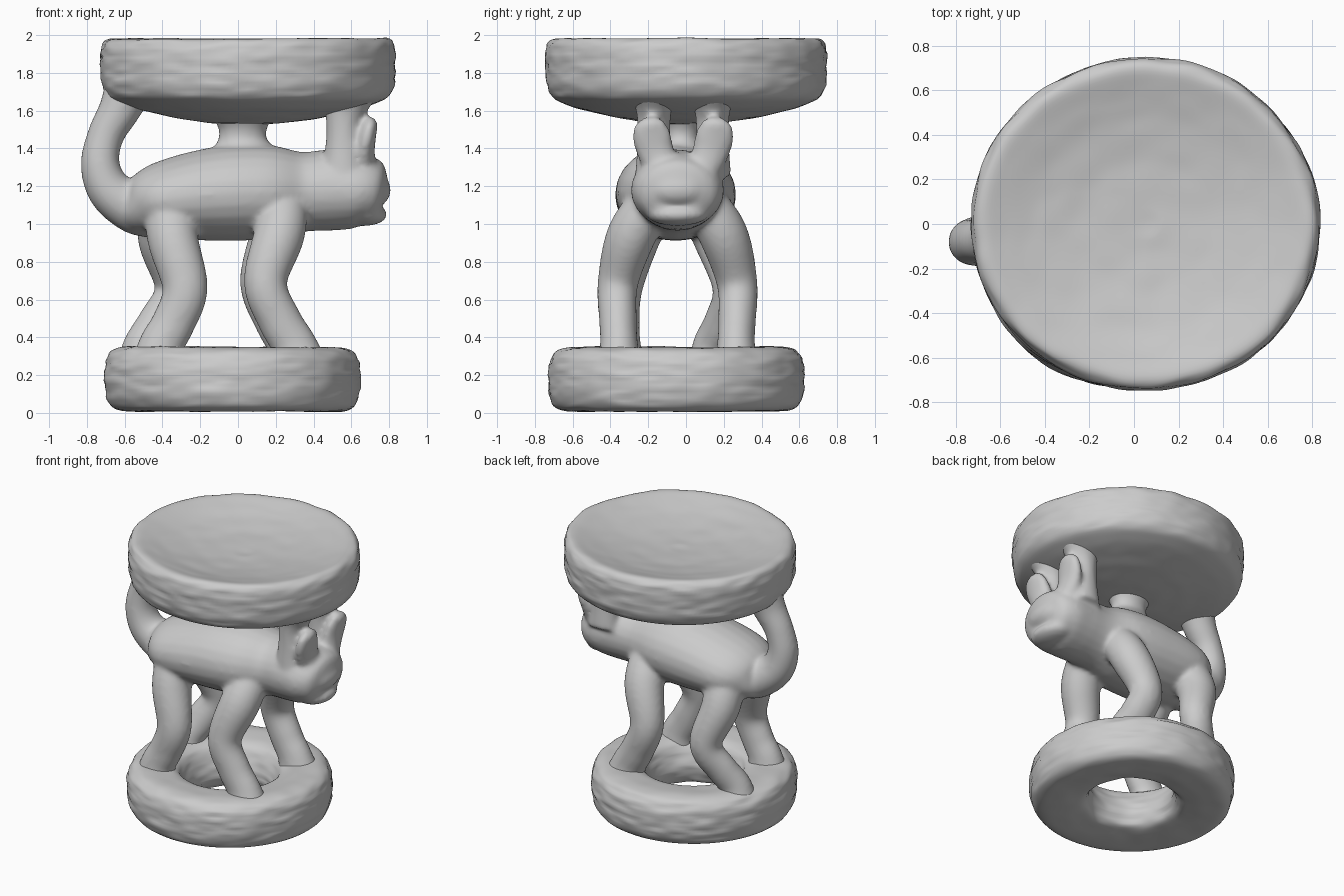
import bpy, bmesh, math
from mathutils import Vector, Matrix, noise

if "Cube" in bpy.data.objects:
    bpy.data.objects.remove(bpy.data.objects["Cube"])


def finish(bm, name):
    bmesh.ops.recalc_face_normals(bm, faces=bm.faces)
    for f in bm.faces:
        f.smooth = True
    me = bpy.data.meshes.new(name)
    bm.to_mesh(me)
    bm.free()
    ob = bpy.data.objects.new(name, me)
    bpy.context.collection.objects.link(ob)
    return ob


def bridge(bm, a, b):
    n = len(a)
    for i in range(n):
        bm.faces.new((a[i], a[(i + 1) % n], b[(i + 1) % n], b[i]))


def smooth_path(pts, steps=6):
    """Catmull-Rom through points of any dimension."""
    p = [Vector(q) for q in pts]
    p = [2 * p[0] - p[1]] + p + [2 * p[-1] - p[-2]]
    out = []
    for i in range(1, len(p) - 2):
        a, b, c, d = p[i - 1:i + 3]
        for s in range(steps):
            t = s / steps
            out.append(0.5 * (2 * b + (c - a) * t + (2 * a - 5 * b + 4 * c - d) * t * t
                              + (3 * b - a - 3 * c + d) * t ** 3))
    return out + [p[-2]]


def limb(bm, pts, n=24):
    """Elliptical loft: each point is x, y, z, half width along y, half depth."""
    path = smooth_path(pts)
    rings = []
    for i, q in enumerate(path):
        pos = Vector(q[:3])
        tan = (Vector(path[min(i + 1, len(path) - 1)][:3])
               - Vector(path[max(i - 1, 0)][:3])).normalized()
        nor = tan.cross(Vector((0, 1, 0))).normalized()
        side = nor.cross(tan)
        rings.append([bm.verts.new(pos + side * q[3] * math.cos(a) + nor * q[4] * math.sin(a))
                      for a in (2 * math.pi * k / n for k in range(n))])
    for a, b in zip(rings, rings[1:]):
        bridge(bm, a, b)
    bm.faces.new(rings[0])
    bm.faces.new(rings[-1])


def ball(bm, loc, radii):
    bmesh.ops.create_uvsphere(bm, u_segments=24, v_segments=16, radius=1,
                              matrix=Matrix.Translation(loc) @ Matrix.Diagonal((*radii, 1)))


def disc(name, profile, centre, sy=1.0, closed=False, n=160, rough=0.012):
    """Turned wooden disc with hand-carved unevenness."""
    pts = [Vector(p) for p in profile] + ([Vector(profile[0])] if closed else [])
    fine = []
    for a, b in zip(pts, pts[1:]):
        k = max(1, round((b - a).length / 0.018))
        fine += [a.lerp(b, j / k) for j in range(k)]
    if not closed:
        fine.append(pts[-1])
    for _ in range(4):  # round the profile corners
        m = len(fine)
        fine = [p if not closed and i in (0, m - 1) else
                (fine[i - 1] + 2 * p + fine[(i + 1) % m]) / 4 for i, p in enumerate(fine)]
    bm = bmesh.new()
    rings = []
    for r, z in fine:
        ring = []
        for k in range(n):
            a = 2 * math.pi * k / n
            c = Vector((r * math.cos(a), r * sy * math.sin(a), z))
            d = rough * (0.8 * noise.noise(c * 2.2)
                         + 0.8 * noise.noise(Vector((c.x * 7, c.y * 7, c.z * 32))))
            if r > 0.05:
                c += Vector((math.cos(a) * d, math.sin(a) * d, 0.5 * d))
            ring.append(bm.verts.new(c + Vector((*centre, 0))))
        rings.append(ring)
    for a, b in zip(rings, rings[1:]):
        bridge(bm, a, b)
    if closed:
        bridge(bm, rings[-1], rings[0])
    else:
        bm.faces.new(rings[0])
        bm.faces.new(rings[-1])
    return finish(bm, name)


# Dished seat with bowl-shaped underside
disc("seat", [(.004, 1.525), (.2, 1.535), (.4, 1.565), (.62, 1.615), (.745, 1.665), (.775, 1.73),
              (.783, 1.9), (.775, 1.96), (.735, 1.99), (.66, 1.97), (.5, 1.93),
              (.3, 1.9), (.004, 1.885)], (.05, 0), sy=.957)

# Ring-shaped base, the hole narrowing inside
disc("base_ring", [(.31, .03), (.45, .008), (.6, .008), (.65, .03), (.675, .1), (.68, .2),
                   (.67, .29), (.63, .34), (.55, .352), (.4, .34), (.34, .315), (.29, .2), (.275, .12)],
     (-.025, -.055), closed=True)

# Animal: overlapping lofts fused by a remesh
bm = bmesh.new()
MID = -.045

# Trunk, neck and head
trunk = [(-.62, 1.08, .1, .07), (-.55, 1.08, .2, .135), (-.4, 1.125, .305, .205),
         (-.1, 1.16, .32, .25), (.15, 1.17, .3, .25), (.34, 1.17, .235, .212),
         (.5, 1.18, .24, .215), (.64, 1.175, .245, .2), (.73, 1.15, .205, .165), (.77, 1.14, .13, .1)]
limb(bm, [(x, MID - (.01 if x < .2 else 0), z, w, h) for x, z, w, h in trunk])

# Muzzle and chin
ball(bm, (.69, MID, 1.18), (.12, .185, .1))
ball(bm, (.67, MID, 1.05), (.12, .165, .06))

# Front legs
for s, dx in ((-1, 0), (1, -.02)):
    limb(bm, [(x + dx, MID + s * y, z, w, d) for x, y, z, w, d in (
        (.25, .1, 1.17, .11, .12), (.22, .24, .95, .13, .135), (.145, .315, .69, .108, .115),
        (.22, .315, .49, .1, .115), (.29, .31, .37, .1, .12), (.32, .31, .28, .115, .14))])

# Hind legs
limb(bm, [(-.36, -.17, 1.14, .13, .14), (-.345, -.27, .92, .13, .135), (-.28, -.335, .66, .105, .12),
          (-.34, -.34, .48, .095, .115), (-.4, -.34, .37, .1, .12), (-.42, -.34, .28, .115, .14)])
limb(bm, [(-.38, .07, 1.14, .13, .14), (-.4, .17, .92, .13, .13), (-.33, .245, .66, .105, .11),
          (-.42, .19, .48, .095, .11), (-.49, .14, .37, .1, .11), (-.51, .13, .28, .115, .13)])

# Tail curling up to the seat
limb(bm, [(x, y, z, r, r) for x, y, z, r in (
    (-.42, -.05, 1.07, .15), (-.55, -.06, 1.09, .14), (-.68, -.075, 1.18, .118),
    (-.73, -.08, 1.32, .103), (-.7, -.075, 1.47, .097), (-.63, -.07, 1.6, .11),
    (-.58, -.06, 1.71, .13))])

# Back post, head posts and ears
limb(bm, [(.03, -.025, 1.33, .2, .22), (.025, -.025, 1.43, .11, .14), (.025, -.025, 1.48, .1, .125),
          (.025, -.025, 1.53, .115, .14), (.025, -.025, 1.62, .17, .2)])
for s in (-1, 1):
    limb(bm, [(x, -.015 + s * .155, z, w, d) for x, z, w, d in (
        (.56, 1.25, .1, .12), (.56, 1.42, .088, .097), (.56, 1.54, .088, .095),
        (.57, 1.62, .1, .12), (.58, 1.7, .14, .17))])
    limb(bm, [(x, -.015 + s * y, z, w, d) for x, y, z, w, d in (
        (.65, .1, 1.26, .085, .09), (.665, .145, 1.38, .098, .06), (.685, .168, 1.47, .104, .047),
        (.702, .173, 1.535, .078, .038), (.71, .175, 1.562, .035, .022))])

animal = finish(bm, "animal_support")
rem = animal.modifiers.new("fuse", 'REMESH')
rem.mode = 'VOXEL'
rem.voxel_size = 0.015
rem.use_smooth_shade = True
sm = animal.modifiers.new("soften", 'SMOOTH')
sm.factor = 0.5
sm.iterations = 10
